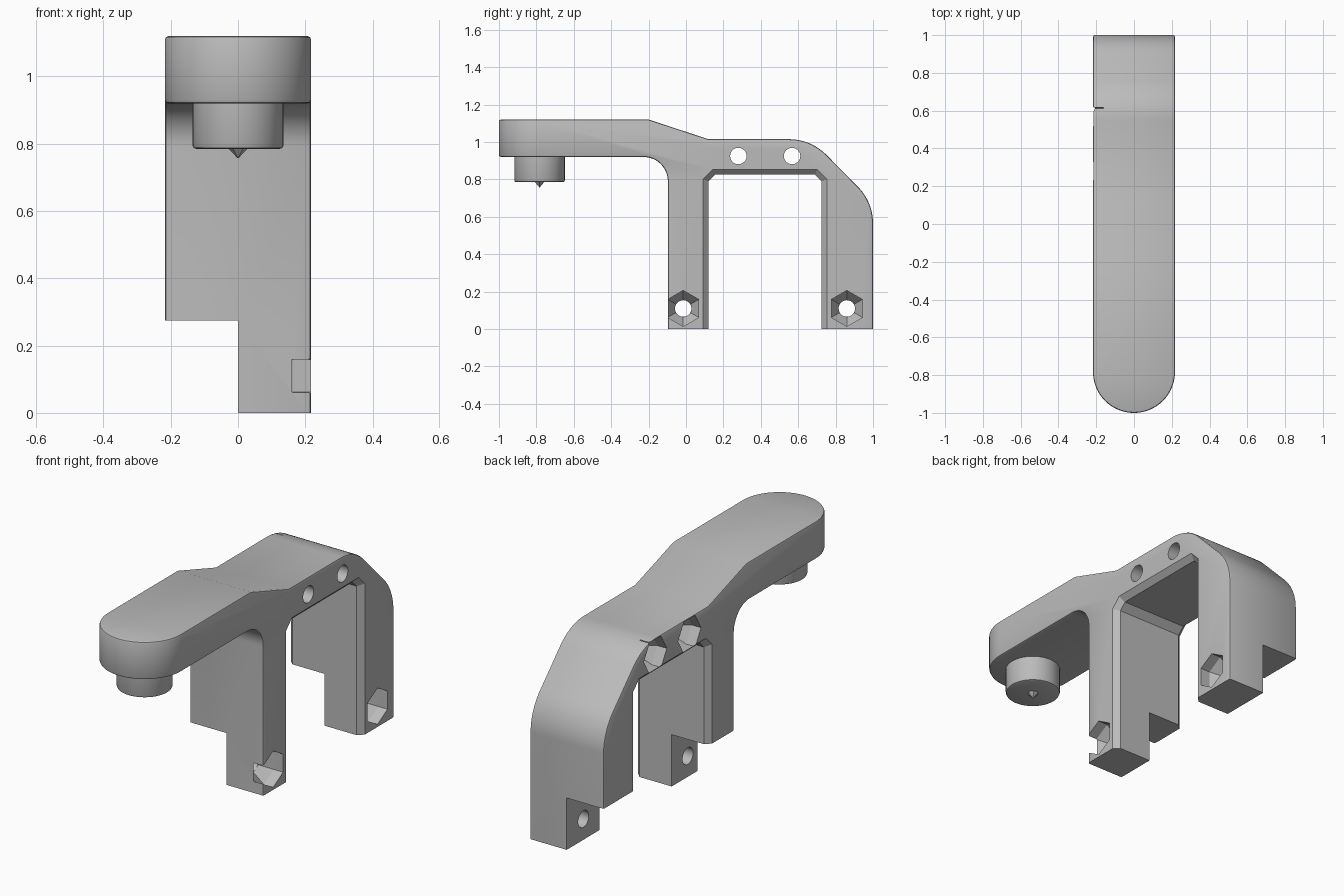
import bpy, bmesh, math

if "Cube" in bpy.data.objects:
    bpy.data.objects.remove(bpy.data.objects["Cube"])

W = 0.217           # half width of the bracket
NOSE_Y = -0.783     # centre of the rounded nose

grey = bpy.data.materials.new("plain grey")
grey.use_nodes = True
grey.diffuse_color = (0.5, 0.5, 0.5, 1)
grey.node_tree.nodes["Principled BSDF"].inputs["Base Color"].default_value = (0.5, 0.5, 0.5, 1)


def loft(name, rings):
    """Closed solid through matching rings of 3D points."""
    bm = bmesh.new()
    vs = [[bm.verts.new(p) for p in ring] for ring in rings]
    n = len(vs[0])
    for a, b in zip(vs, vs[1:]):
        for i in range(n):
            j = (i + 1) % n
            bm.faces.new((a[i], a[j], b[j], b[i]))
    bm.faces.new(vs[0][::-1])
    bm.faces.new(vs[-1])
    bmesh.ops.recalc_face_normals(bm, faces=bm.faces)
    mesh = bpy.data.meshes.new(name)
    bm.to_mesh(mesh)
    bm.free()
    mesh.materials.append(grey)
    obj = bpy.data.objects.new(name, mesh)
    bpy.context.collection.objects.link(obj)
    return obj


def circle(r, n, a=0, b=0, start=0.0):
    return [(a + r * math.cos(start + math.tau * i / n),
             b + r * math.sin(start + math.tau * i / n)) for i in range(n)]


def arc(cy, cz, r, a0, a1, n=12):
    return [(cy + r * math.cos(math.radians(a0 + (a1 - a0) * i / n)),
             cz + r * math.sin(math.radians(a0 + (a1 - a0) * i / n))) for i in range(n + 1)]


def at_x(x, pts):
    return [(x, y, z) for y, z in pts]


def at_z(z, pts):
    return [(x, y, z) for x, y in pts]


def box(name, x0, x1, y0, y1, z0, z1):
    base = [(x0, y0), (x1, y0), (x1, y1), (x0, y1)]
    return loft(name, [at_z(z0, base), at_z(z1, base)])


def apply_modifier(obj, mod):
    bpy.ops.object.select_all(action='DESELECT')
    bpy.context.view_layer.objects.active = obj
    obj.select_set(True)
    bpy.ops.object.modifier_apply(modifier=mod.name)


def boolean(obj, cutter, operation='DIFFERENCE'):
    mod = obj.modifiers.new("cut", 'BOOLEAN')
    mod.operation, mod.solver, mod.object = operation, 'EXACT', cutter
    apply_modifier(obj, mod)
    bpy.data.objects.remove(cutter)


# Side profile of the solid bracket: arm, sloped shoulder, rounded back
profile = [(-1.1, 1.12), (-0.2, 1.12), (0.12, 1.015)]
profile += arc(0.551, 0.735, 0.28, 90, 45)
profile += arc(0.72, 0.564, 0.28, 45, 0)
profile += [(1.0, -0.1), (-0.097, -0.1)]
profile += arc(-0.227, 0.79, 0.13, 0, 90)
profile += [(-1.1, 0.92)]
bracket = loft("bracket", [at_x(-0.3, profile), at_x(0.3, profile)])

# Round the nose in plan, then soften the outer edges
plan = arc(0, NOSE_Y, W, 180, 360, 40) + [(W, 1.2), (-W, 1.2)]
boolean(bracket, loft("plan_cutter", [at_z(-0.5, plan), at_z(1.5, plan)]), 'INTERSECT')
soft = bracket.modifiers.new("soft_edges", 'BEVEL')
soft.width, soft.segments = 0.01, 2
soft.limit_method, soft.angle_limit = 'ANGLE', math.radians(40)
apply_modifier(bracket, soft)


# Opening between the legs, chamfered along both sides
def opening(x, grow):
    c = 0.035 + 0.6 * grow
    y0, y1, top = 0.12 - grow, 0.725 + grow, 0.825 + grow
    return at_x(x, [(y0, -0.3), (y0, top - c), (y0 + c, top),
                    (y1 - c, top), (y1, top - c), (y1, -0.3)])


boolean(bracket, loft("opening_cutter", [opening(-W - 0.014, 0.042), opening(-W + 0.028, 0),
                                         opening(W - 0.028, 0), opening(W + 0.014, 0.042)]))

# Flat feet, shortened on the right half
boolean(bracket, box("foot_cutter", -0.5, 0.5, -0.5, 1.5, -0.5, 0))
boolean(bracket, box("step_cutter", -0.5, 0, -0.5, 1.5, -0.4, 0.275))

# Cross holes with tapered six-sided nut pockets: y, z, pocket side, rotation
for y, z, side, turn in [(-0.015, 0.11, 1, math.pi / 6), (0.86, 0.11, 1, math.pi / 6),
                         (0.28, 0.925, -1, 0), (0.567, 0.925, -1, 0)]:
    rings = [(0.3, 0.096), (0.162, 0.096), (0.1, 0.048)]
    boolean(bracket, loft("pocket_cutter", [at_x(side * x, circle(r, 6, y, z, turn))
                                            for x, r in rings]))
    hole = circle(0.044, 32, y, z)
    boolean(bracket, loft("hole_cutter", [at_x(-0.4, hole), at_x(0.4, hole)]))

# Round boss under the nose and its small pointed tip
boss = loft("boss", [at_z(z, circle(r, 48, 0, NOSE_Y)) for z, r in
                     [(0.95, 0.135), (0.795, 0.135), (0.788, 0.132), (0.785, 0.125)]])
tip = loft("boss_tip", [at_z(z, circle(r, 6, 0, NOSE_Y)) for z, r in
                        [(0.79, 0.033), (0.757, 0.001)]])

for obj in (bracket, boss):
    bpy.ops.object.select_all(action='DESELECT')
    bpy.context.view_layer.objects.active = obj
    obj.select_set(True)
    bpy.ops.object.shade_smooth_by_angle(angle=math.radians(25))
